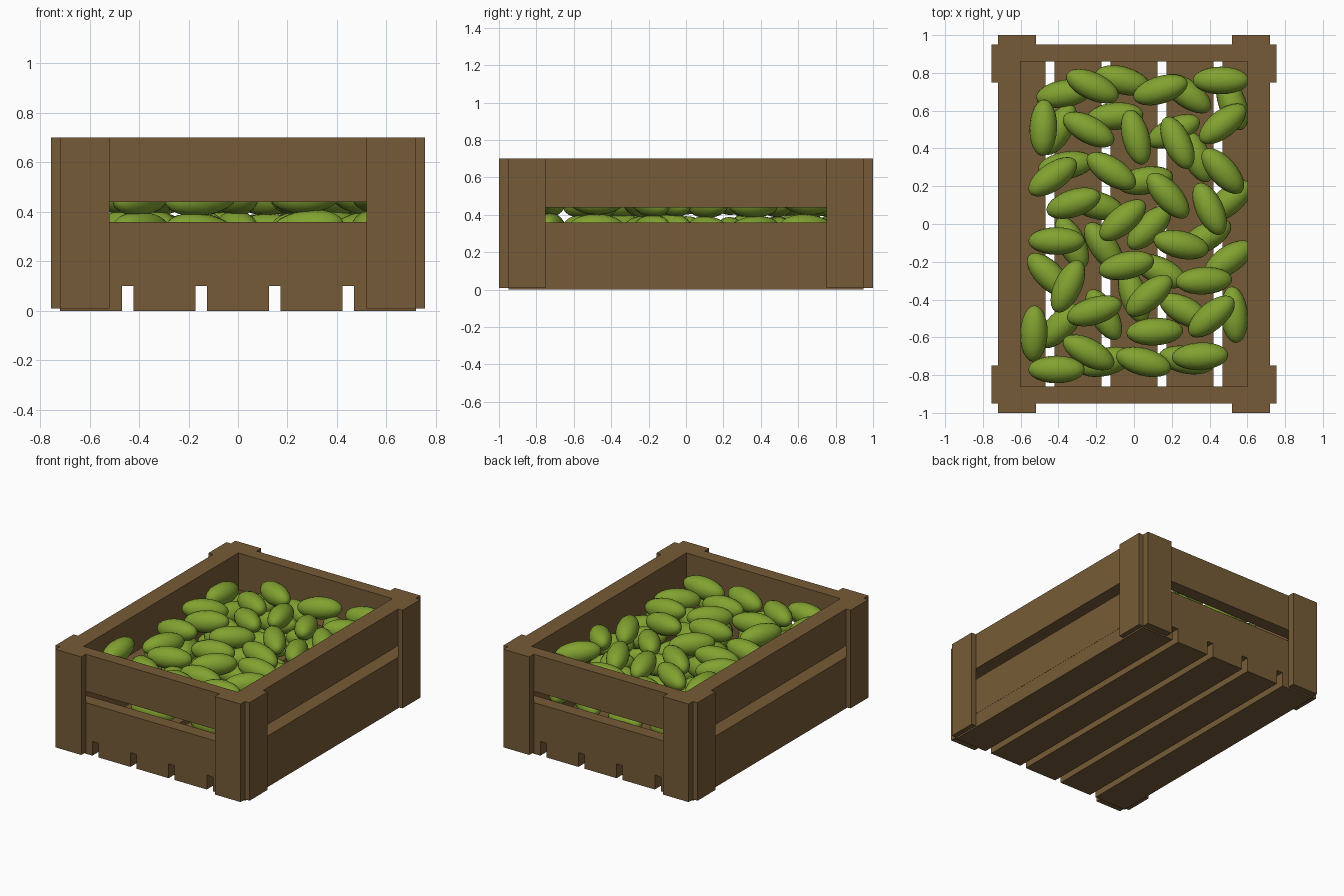
import bpy
import bmesh
import math
import random
from mathutils import Matrix

random.seed(4)

default = bpy.data.objects.get("Cube")
if default:
    bpy.data.objects.remove(default, do_unlink=True)


def flat_material(name, colour):
    mat = bpy.data.materials.new(name)
    mat.use_nodes = True
    mat.diffuse_color = colour
    for node in mat.node_tree.nodes:
        if node.type == 'BSDF_PRINCIPLED':
            node.inputs["Base Color"].default_value = colour
    return mat


wood = flat_material("brown wood", (0.18, 0.105, 0.038, 1))
skin = flat_material("green skin", (0.22, 0.36, 0.03, 1))


def add_object(name, mesh, material):
    obj = bpy.data.objects.new(name, mesh)
    bpy.context.collection.objects.link(obj)
    if not mesh.materials:
        mesh.materials.append(material)
    return obj


def board(name, x, y, z):
    """Plank given by its (low, high) range along each axis."""
    spans = (x, y, z)
    centre = [(low + high) / 2 for low, high in spans]
    size = [abs(high - low) for low, high in spans]
    bm = bmesh.new()
    bmesh.ops.create_cube(bm, size=1)
    bmesh.ops.scale(bm, vec=size, verts=bm.verts)
    bmesh.ops.translate(bm, vec=centre, verts=bm.verts)
    mesh = bpy.data.meshes.new(name)
    bm.to_mesh(mesh)
    bm.free()
    return add_object(name, mesh, wood)


# Crate sizes: outer and inner half widths, floor and rim heights
OUT_X, OUT_Y = 0.72, 0.95
IN_X, IN_Y = 0.6, 0.86
FLOOR, RIM = 0.1, 0.7

# Floor slats
for i in range(5):
    middle = (i - 2) * 0.297
    board("floor_slat", (middle - 0.125, middle + 0.125), (-OUT_Y, OUT_Y), (0, FLOOR))

# Wall boards, two high on each side
for level, span in (("lower", (FLOOR, 0.36)), ("upper", (0.44, RIM))):
    for end, sign in (("front", -1), ("back", 1)):
        board(f"{level}_{end}_board", (-IN_X, IN_X), (sign * IN_Y, sign * OUT_Y), span)
    for side, sign in (("left", 1), ("right", -1)):
        board(f"{level}_{side}_board", (sign * IN_X, sign * OUT_X), (-OUT_Y, OUT_Y), span)

# Corner battens, two plates wrapping each corner
for end, sy in (("front", -1), ("back", 1)):
    for side, sx in (("left", 1), ("right", -1)):
        board(f"{end}_{side}_end_batten", (sx * 0.52, sx * OUT_X),
              (sy * OUT_Y, sy), (0.01, RIM))
        board(f"{end}_{side}_side_batten", (sx * OUT_X, sx * 0.755),
              (sy * 0.75, sy * OUT_Y), (0.01, RIM))

# One smooth oval fruit, shared by every copy
bm = bmesh.new()
bmesh.ops.create_uvsphere(bm, u_segments=16, v_segments=12, radius=1)
bmesh.ops.rotate(bm, verts=bm.verts, matrix=Matrix.Rotation(math.pi / 2, 3, 'Y'))
bmesh.ops.scale(bm, vec=(0.15, 0.073, 0.073), verts=bm.verts)
for face in bm.faces:
    face.smooth = True
fruit_mesh = bpy.data.meshes.new("fruit")
bm.to_mesh(fruit_mesh)
bm.free()


def fruit_layer(name, places, height):
    """Lay fruit at (x, y, turn in degrees) with a slight random tilt."""
    for x, y, turn in places:
        obj = add_object(name, fruit_mesh, skin)
        obj.location = (x, y, height + random.uniform(-0.01, 0.01))
        obj.rotation_euler = (0, random.uniform(-0.15, 0.15), math.radians(turn))


top_places = [
    (.46, .76, 0), (.14, .71, 17), (-.22, .73, -25), (-.48, .51, 88),
    (-.24, .5, -28), (.01, .46, -75), (.23, .43, -65), (.47, .53, 38),
    (-.43, .25, 35), (-.12, .28, -33), (.18, .15, -48), (.47, .28, -48),
    (-.32, .11, 18), (-.06, .02, 40), (.4, .08, -65), (-.41, -.09, 0),
    (.25, -.11, -12), (-.04, -.22, 12), (-.35, -.33, 65), (.37, -.3, 3),
    (.08, -.38, 40), (-.21, -.46, 17), (.41, -.49, 40), (-.53, -.58, 88),
    (.11, -.57, 3), (-.24, -.68, -28), (.05, -.73, -15), (.35, -.7, 3),
    (-.41, -.77, 0),
]
lower_places = [
    (-.37, .69, 10), (-.06, .76, -15), (.28, .69, -35), (.52, .64, -70),
    (-.1, .57, 5), (-.4, .5, 60), (.21, .49, 25), (.33, .36, -65),
    (-.36, .31, 10), (.06, .23, 10), (-.2, .1, -15), (.5, .12, 40),
    (.08, -.02, 45), (.38, -.07, 30), (-.16, -.12, -55), (-.33, -.1, -65),
    (-.45, -.27, -45), (.5, -.19, 35), (.14, -.25, -25), (0, -.38, -70),
    (-.16, -.48, -60), (.27, -.46, -28), (.53, -.48, -85), (-.39, -.54, 45),
    (-.15, -.73, 15), (.28, -.72, -10),
]

# Heap of fruit in layers
fruit_layer("top_fruit", top_places, 0.57)
fruit_layer("middle_fruit", lower_places, 0.465)
fruit_layer("bottom_fruit", lower_places, 0.325)
